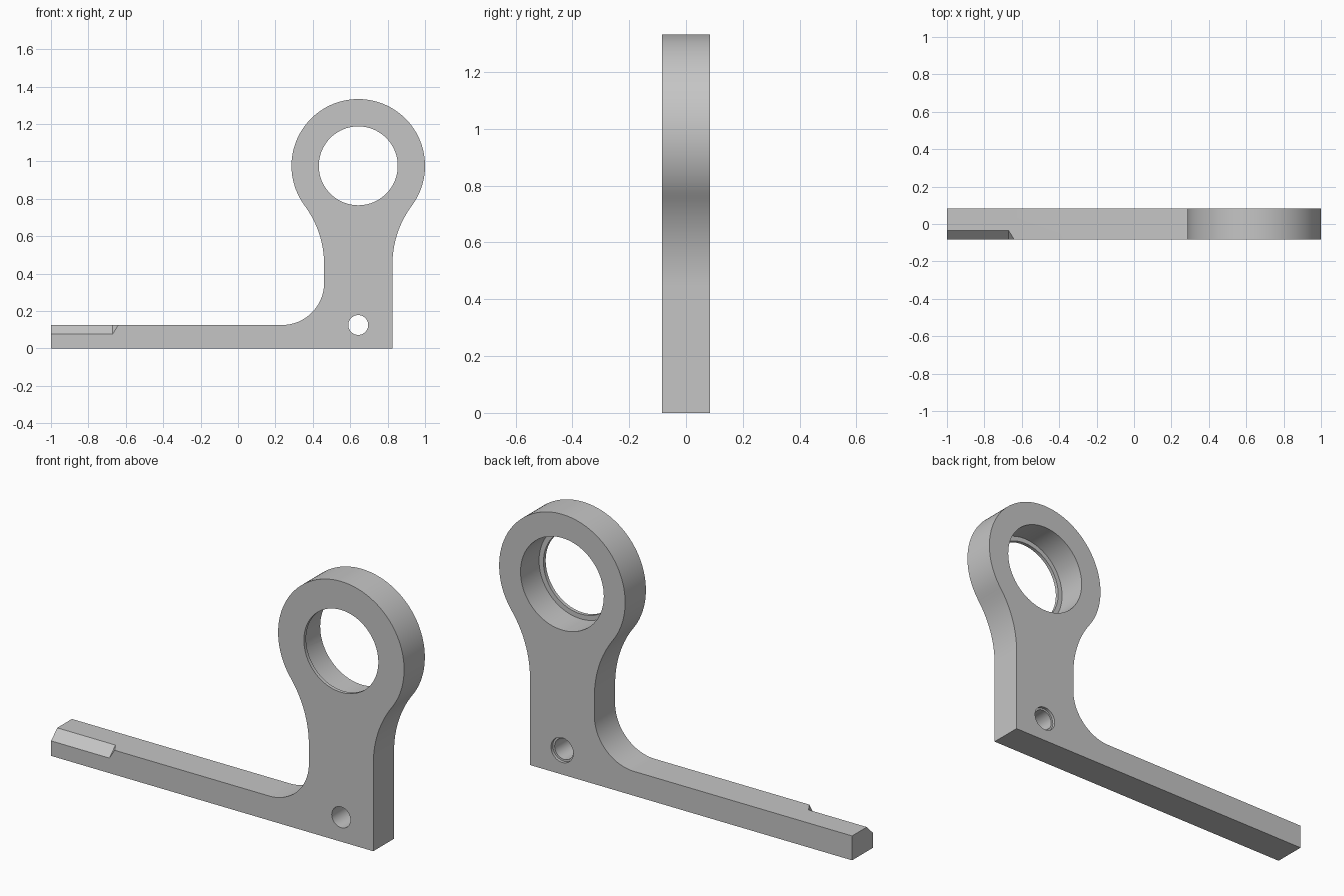
import bpy, bmesh
from math import atan2, cos, sin, pi, sqrt, radians
from mathutils import Vector

cube = bpy.data.objects.get("Cube")
if cube:
    bpy.data.objects.remove(cube)

HALF = 0.084                       # half thickness
CX, CZ, R = 0.643, 0.976, 0.357    # ring centre and outer radius
STEM = 0.1825                      # half width of the stem
ARM_TOP, FILLET, NECK = 0.125, 0.225, 0.53

grey = bpy.data.materials.new("plain grey")
grey.use_nodes = True
grey.diffuse_color = (0.56, 0.56, 0.56, 1)
grey.node_tree.nodes["Principled BSDF"].inputs["Base Color"].default_value = grey.diffuse_color


def arc(x, z, r, start, end, n):
    return [(x + r * cos(start + (end - start) * i / n),
             z + r * sin(start + (end - start) * i / n)) for i in range(n + 1)]


def finish(name, bm):
    bmesh.ops.recalc_face_normals(bm, faces=bm.faces)
    mesh = bpy.data.meshes.new(name)
    bm.to_mesh(mesh)
    bm.free()
    mesh.materials.append(grey)
    obj = bpy.data.objects.new(name, mesh)
    bpy.context.collection.objects.link(obj)
    return obj


def extrude(name, outline, y0, y1):
    bm = bmesh.new()
    face = bm.faces.new([bm.verts.new((x, y0, z)) for x, z in outline])
    new = bmesh.ops.extrude_face_region(bm, geom=[face])["geom"]
    verts = [v for v in new if isinstance(v, bmesh.types.BMVert)]
    bmesh.ops.translate(bm, verts=verts, vec=(0, y1 - y0, 0))
    return finish(name, bm)


def cut(body, cutter):
    mod = body.modifiers.new("cut", "BOOLEAN")
    mod.operation, mod.solver, mod.object = "DIFFERENCE", "EXACT", cutter
    cutter.hide_render = True
    bpy.context.view_layer.objects.active = body
    bpy.ops.object.modifier_apply(modifier=mod.name)
    bpy.data.objects.remove(cutter)


# Outline: arm, stem, concave neck arcs tangent to the ring
dx = STEM + NECK
dz = sqrt((R + NECK) ** 2 - dx ** 2)
turn = atan2(dz, dx)
right_neck = arc(CX + dx, CZ - dz, NECK, pi, pi - turn, 16)
left_neck = arc(CX - dx, CZ - dz, NECK, turn, 0, 16)
ring = arc(CX, CZ, R, -turn, pi + turn, 80)
corner = arc(CX - STEM - FILLET, ARM_TOP + FILLET, FILLET, 0, -pi / 2, 20)
outline = [(-1, 0), (CX + STEM, 0)] + right_neck + ring[1:-1] + left_neck + corner + [(-1, ARM_TOP)]
bracket = extrude("ring_bracket", outline, -HALF, HALF)

# Stepped round holes: (x, z, radius, from y, to y)
for x, z, r, y0, y1 in [(CX, CZ, 0.211, -0.2, 0.2),
                        (CX, CZ, 0.236, 0.018 - HALF, 0.2),
                        (CX, ARM_TOP, 0.053, -0.2, 0.2),
                        (CX, ARM_TOP, 0.063, HALF - 0.015, 0.2)]:
    cut(bracket, extrude("hole_cutter", arc(x, z, r, 0, 2 * pi, 80)[:-1], y0, y1))

# Bevel on the front top edge of the arm tip, with a slanted end
top = Vector((-0.67, -0.035, ARM_TOP))
low = Vector((-0.67, -HALF, 0.077))
tip = Vector((-0.64, -HALF, ARM_TOP))
mid = (top + low) / 2
bm = bmesh.new()
for p in (top, low, tip):
    q = 2 * p - mid
    bm.verts.new(q)
    bm.verts.new((-1.1, q.y, q.z))
bmesh.ops.convex_hull(bm, input=bm.verts)
cut(bracket, finish("bevel_cutter", bm))

# Smooth curves with crisp edges
bpy.ops.object.select_all(action="DESELECT")
bracket.select_set(True)
bpy.context.view_layer.objects.active = bracket
bpy.ops.object.shade_smooth_by_angle(angle=radians(25))
